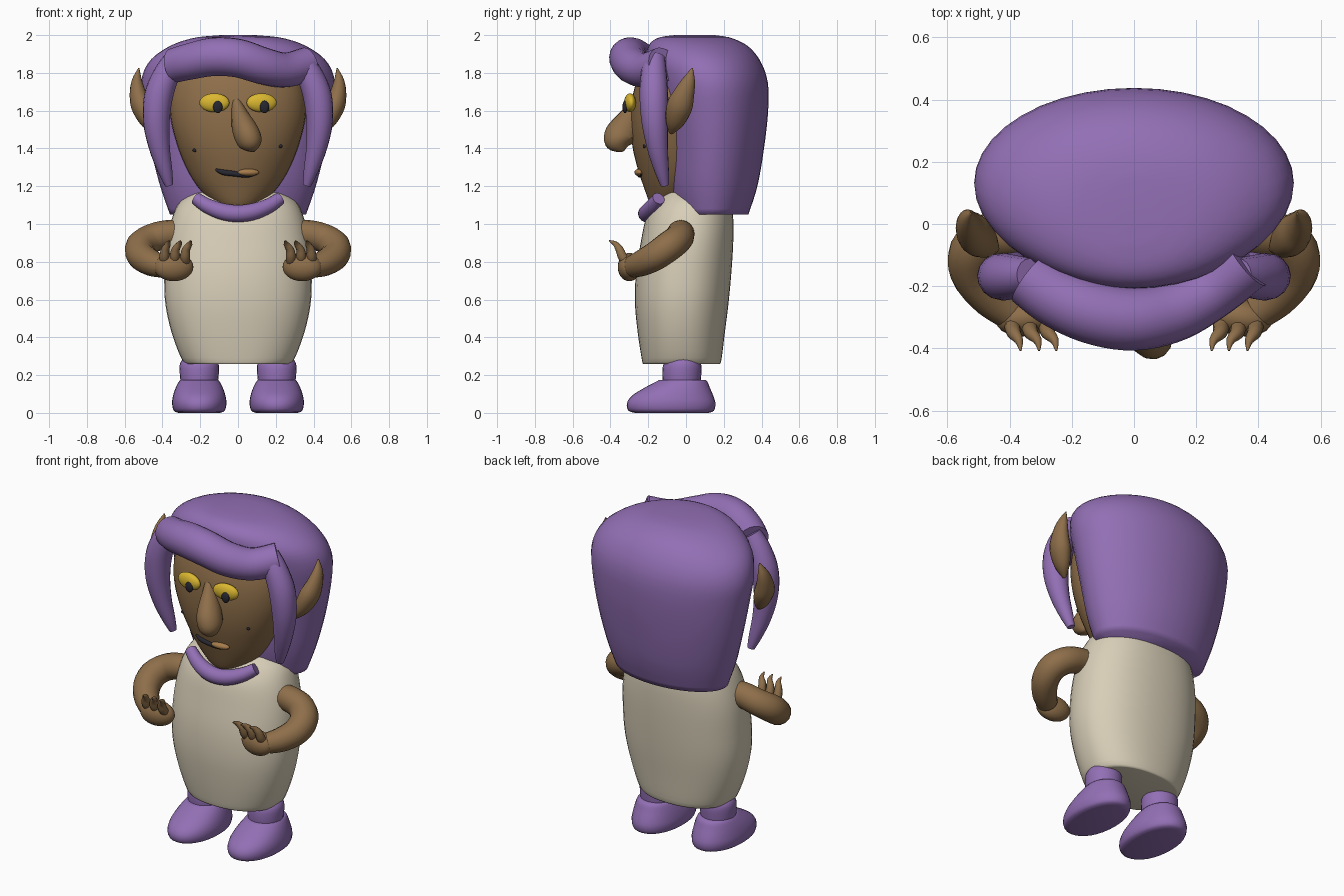
import bpy, bmesh, math
from mathutils import Vector


def material(name, rgb):
    m = bpy.data.materials.new(name)
    m.diffuse_color = (*rgb, 1)
    return m


PURPLE = material("purple", (0.29, 0.16, 0.46))
SKIN = material("brown skin", (0.27, 0.157, 0.068))
CREAM = material("cream cloth", (0.69, 0.62, 0.48))
YELLOW = material("yellow", (0.70, 0.47, 0.03))
DARK = material("near black", (0.02, 0.02, 0.03))
LIP = material("lip tan", (0.38, 0.20, 0.07))


def spline(points, t):
    """Catmull-Rom value at t in 0..1 through equally weighted points."""
    n = len(points) - 1
    i = min(int(t * n), n - 1)
    f = t * n - i
    p0, p1, p2, p3 = (points[max(0, min(n, k))] for k in (i - 1, i, i + 1, i + 2))
    return [0.5 * (2 * b + (c - a) * f + (2 * a - 5 * b + 4 * c - d) * f * f
                   + (3 * b - a - 3 * c + d) * f ** 3)
            for a, b, c, d in zip(p0, p1, p2, p3)]


def finish(name, rings, mat, angle=50):
    """Skin a stack of rings, cap both ends and shade smooth."""
    bm = bmesh.new()
    vr = [[bm.verts.new(p) for p in ring] for ring in rings]
    n = len(vr[0])
    for a, b in zip(vr, vr[1:]):
        for i in range(n):
            j = (i + 1) % n
            bm.faces.new((a[i], a[j], b[j], b[i]))
    bm.faces.new(vr[0])
    bm.faces.new(vr[-1])
    bmesh.ops.recalc_face_normals(bm, faces=bm.faces)
    me = bpy.data.meshes.new(name)
    bm.to_mesh(me)
    bm.free()
    me.materials.append(mat)
    ob = bpy.data.objects.new(name, me)
    bpy.context.collection.objects.link(ob)
    bpy.ops.object.select_all(action='DESELECT')
    ob.select_set(True)
    bpy.context.view_layer.objects.active = ob
    bpy.ops.object.shade_smooth_by_angle(angle=math.radians(angle))
    return ob


def stack(name, sections, mat, cx=0.0, power=2.0, sides=40, steps=28, angle=50):
    """Vertical loft; each section is (z, half width, front y, back y)."""
    rings = []
    for k in range(steps + 1):
        z, w, yf, yb = spline(sections, k / steps)
        ring = []
        for i in range(sides):
            a = 2 * math.pi * i / sides
            c, s = math.cos(a), math.sin(a)
            x = math.copysign(abs(c) ** (2 / power), c) * w
            y = math.copysign(abs(s) ** (2 / power), s) * (yb - yf) / 2
            ring.append((cx + x, (yf + yb) / 2 + y, z))
        rings.append(ring)
    return finish(name, rings, mat, angle)


def tube(name, points, mat, flat=1.0, sides=16, steps=20, side=1):
    """Swept tube; each point is (x, y, z, radius); flat squashes sideways."""
    pts = [(side * p[0], *p[1:]) for p in points]
    samples = [spline(pts, k / steps) for k in range(steps + 1)]
    pos = [Vector(s[:3]) for s in samples]
    rings, u = [], None
    for k, p in enumerate(pos):
        t = (pos[min(k + 1, steps)] - pos[max(k - 1, 0)]).normalized()
        if u is None:
            u = Vector((1, 0, 0)) if abs(t.x) < 0.7 else Vector((0, 0, 1))
        u = (u - t * u.dot(t)).normalized()
        v = t.cross(u)
        r = max(samples[k][3], 0.002)
        rings.append([p + u * math.cos(2 * math.pi * i / sides) * r * flat
                      + v * math.sin(2 * math.pi * i / sides) * r
                      for i in range(sides)])
    return finish(name, rings, mat)


def blob(name, centre, size, mat, turn=0.0):
    """Ellipsoid turned about the vertical axis."""
    bpy.ops.mesh.primitive_uv_sphere_add(segments=24, ring_count=14, location=centre,
                                         rotation=(0, 0, turn))
    ob = bpy.context.object
    ob.name = name
    ob.scale = size
    ob.data.materials.append(mat)
    bpy.ops.object.shade_smooth_by_angle(angle=math.radians(60))
    return ob


# Gown
stack("gown", [(0.258, 0.265, -0.225, 0.175), (0.278, 0.295, -0.233, 0.187),
               (0.42, 0.35, -0.255, 0.205), (0.58, 0.385, -0.27, 0.225),
               (0.74, 0.39, -0.265, 0.24), (0.9, 0.38, -0.24, 0.25),
               (1.03, 0.35, -0.212, 0.25), (1.115, 0.31, -0.165, 0.23),
               (1.168, 0.24, -0.125, 0.19)], CREAM, power=2.25, angle=120)

# Hair mass
stack("hair", [(1.05, 0.36, -0.06, 0.33), (1.2, 0.412, -0.1, 0.378),
               (1.4, 0.463, -0.12, 0.413), (1.6, 0.50, -0.15, 0.435),
               (1.75, 0.513, -0.18, 0.433), (1.86, 0.47, -0.205, 0.395),
               (1.94, 0.365, -0.2, 0.33), (1.985, 0.235, -0.15, 0.24),
               (2.0, 0.09, -0.06, 0.15)], PURPLE, angle=120)

# Face
FACE = [(1.08, 0.06, -0.17, 0.0), (1.11, 0.13, -0.192, 0.05), (1.2, 0.215, -0.225, 0.1),
        (1.3, 0.275, -0.258, 0.15), (1.42, 0.322, -0.285, 0.15), (1.55, 0.355, -0.293, 0.15),
        (1.68, 0.358, -0.282, 0.15), (1.8, 0.32, -0.245, 0.12), (1.87, 0.24, -0.19, 0.08)]
stack("face", FACE, SKIN)


def face_y(x, z):
    """Front surface of the face at a given x and z."""
    _, w, yf, yb = min((spline(FACE, k / 200) for k in range(201)),
                       key=lambda s: abs(s[0] - z))
    return (yf + yb) / 2 - (yb - yf) / 2 * math.sqrt(max(0, 1 - (x / w) ** 2))


# Bent nose, blended into the face
tube("nose", [(-0.01, -0.262, 1.65, 0.03), (0.008, -0.288, 1.58, 0.055),
              (0.03, -0.32, 1.515, 0.078), (0.053, -0.35, 1.46, 0.085),
              (0.07, -0.35, 1.42, 0.07), (0.082, -0.335, 1.385, 0.01)], SKIN, flat=0.82)

# Mouth line, lip and moles
tube("mouth", [(x, face_y(x, z) - 0.003, z, r) for x, z, r in
               ((-0.118, 1.288, 0.006), (-0.08, 1.274, 0.014),
                (-0.02, 1.266, 0.014), (0.05, 1.256, 0.01), (0.1, 1.265, 0.004))], DARK)
blob("lip", (0.055, face_y(0.055, 1.273) - 0.004, 1.273), (0.057, 0.022, 0.019), LIP, 0.1)
for x, z in ((-0.23, 1.39), (0.225, 1.412)):
    blob("mole", (x, face_y(x, z), z), (0.01, 0.008, 0.01), DARK)

# Eyes with pupils
for s, px in ((-1, -0.107), (1, 0.14)):
    ey = face_y(s * 0.125, 1.64) - 0.022
    blob("eye", (s * 0.125, ey, 1.642), (0.08, 0.03, 0.05), YELLOW, s * 0.12)
    blob("pupil", (px, ey - 0.026, 1.62), (0.025, 0.014, 0.033), DARK)

# Swept fringe
tube("fringe", [(-0.335, -0.175, 1.84, 0.092), (-0.25, -0.235, 1.862, 0.097),
                (-0.13, -0.285, 1.885, 0.102), (0.0, -0.305, 1.878, 0.102),
                (0.13, -0.28, 1.838, 0.098), (0.25, -0.215, 1.815, 0.092),
                (0.365, -0.125, 1.845, 0.092)], PURPLE, sides=20, steps=28)

# Crescent collar
tube("collar", [(-0.222, -0.145, 1.135, 0.034), (-0.16, -0.175, 1.095, 0.04),
                (-0.08, -0.2, 1.065, 0.045), (0, -0.208, 1.055, 0.046),
                (0.08, -0.2, 1.065, 0.045), (0.16, -0.175, 1.095, 0.04),
                (0.222, -0.145, 1.135, 0.034)], PURPLE)

for s, word in ((-1, "left"), (1, "right")):
    # Side lock
    tube(word + "_hair_lock", [(0.33, -0.165, 1.88, 0.055), (0.375, -0.17, 1.8, 0.068),
                               (0.42, -0.17, 1.68, 0.076), (0.432, -0.165, 1.54, 0.07),
                               (0.415, -0.15, 1.4, 0.055), (0.385, -0.128, 1.28, 0.038),
                               (0.365, -0.112, 1.205, 0.022)], PURPLE, side=s)
    # Pointed ear
    tube(word + "_ear", [(0.44, -0.08, 1.48, 0.01), (0.475, -0.06, 1.54, 0.05),
                         (0.51, -0.035, 1.62, 0.068), (0.53, -0.01, 1.69, 0.055),
                         (0.535, 0.015, 1.76, 0.034), (0.525, 0.033, 1.825, 0.004)],
         SKIN, flat=0.8, side=s)
    # Bent arm
    tube(word + "_arm", [(0.3, -0.025, 0.95, 0.07), (0.38, -0.03, 0.945, 0.075),
                         (0.46, -0.04, 0.922, 0.077), (0.515, -0.09, 0.882, 0.08),
                         (0.512, -0.16, 0.832, 0.077), (0.46, -0.23, 0.795, 0.07),
                         (0.4, -0.28, 0.775, 0.06)], SKIN, side=s)
    # Palm
    blob(word + "_palm", (s * 0.34, -0.3, 0.772), (0.105, 0.06, 0.075), SKIN, -s * 0.15)
    # Fingers curling up and forward
    for root, tip in ((0.39, 0.37), (0.335, 0.31), (0.28, 0.255)):
        tube(word + "_finger", [(root, -0.305, 0.79, 0.024), (root, -0.335, 0.825, 0.026),
                                (root - 0.005, -0.352, 0.865, 0.022), (tip, -0.375, 0.895, 0.014),
                                (tip - 0.005, -0.408, 0.912, 0.003)],
             SKIN, sides=10, steps=12, side=s)
    # Sock
    stack(word + "_sock", [(0.14, 0.095, -0.12, 0.075), (0.19, 0.102, -0.125, 0.08),
                           (0.25, 0.104, -0.122, 0.082), (0.28, 0.092, -0.1, 0.065),
                           (0.3, 0.075, -0.06, 0.025)], PURPLE, s * 0.205, sides=24, steps=12)
    # Shoe
    stack(word + "_shoe", [(0.0, 0.11, -0.27, 0.12), (0.012, 0.135, -0.305, 0.148),
                           (0.05, 0.144, -0.313, 0.156), (0.09, 0.139, -0.288, 0.145),
                           (0.13, 0.126, -0.225, 0.128), (0.162, 0.11, -0.165, 0.115),
                           (0.175, 0.1, -0.14, 0.105)], PURPLE, s * 0.205, power=2.1,
          sides=32, steps=18, angle=100)
